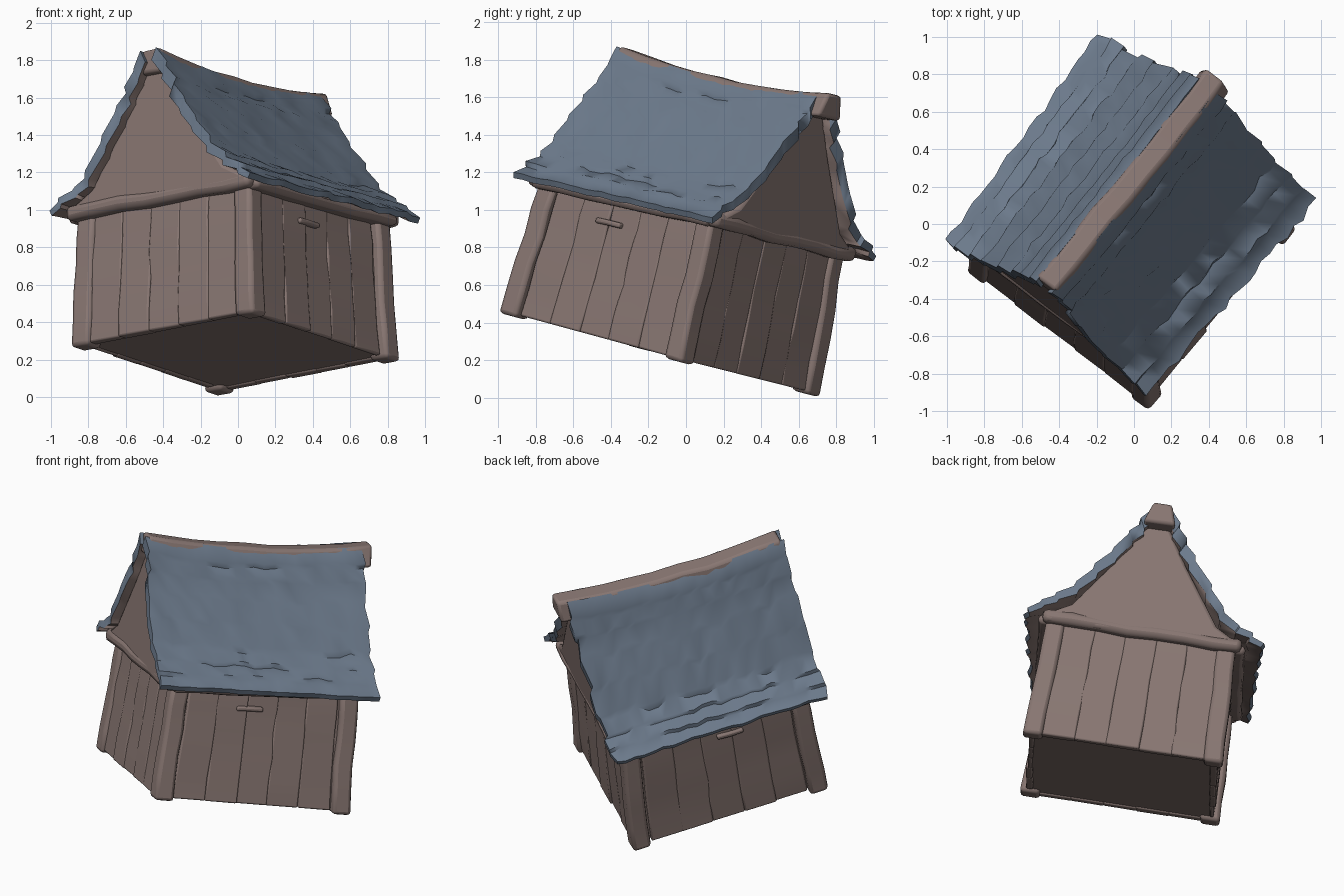
import bpy, bmesh, random
from mathutils import Matrix, Vector

random.seed(4)
if "Cube" in bpy.data.objects:
    bpy.data.objects.remove(bpy.data.objects["Cube"], do_unlink=True)


def material(name, rgb):
    m = bpy.data.materials.new(name)
    m.use_nodes = True
    m.diffuse_color = (*rgb, 1)
    m.node_tree.nodes["Principled BSDF"].inputs["Base Color"].default_value = (*rgb, 1)
    return m


WOOD = material("weathered brown wood", (0.25, 0.185, 0.17))
SLATE = material("slate blue shingle", (0.15, 0.195, 0.26))

# The whole hut leans: local x is across, y runs along the ridge, z is up the walls
along = Vector((0.62, 0.766, -0.174)).normalized()
across = Vector((0.781, -0.606, 0.153))
across = (across - along * across.dot(along)).normalized()
TILT = Matrix((across, along, across.cross(along))).transposed().to_4x4()
TILT.translation = (0, -0.155, 0.225)
SHIFT = -0.02  # the hut sits slightly to one side of the roof's middle
SAG = 0.045
parts = []


def jit(a):
    return random.uniform(-a, a)


def finish(name, bm, mats, bevel=0.0, angle=0.7):
    bmesh.ops.recalc_face_normals(bm, faces=bm.faces)
    bm.transform(TILT)
    me = bpy.data.meshes.new(name)
    bm.to_mesh(me)
    bm.free()
    for m in mats:
        me.materials.append(m)
    ob = bpy.data.objects.new(name, me)
    bpy.context.collection.objects.link(ob)
    if bevel:
        b = ob.modifiers.new("soft_edges", "BEVEL")
        b.width, b.segments, b.angle_limit = bevel, 2, 0.7
    bpy.ops.object.select_all(action="DESELECT")
    ob.select_set(True)
    bpy.context.view_layer.objects.active = ob
    bpy.ops.object.shade_smooth_by_angle(angle=angle)
    parts.append(ob)


def loft(name, section, place, stations, wobble=0.006, bevel=0.02, sag=0.0):
    """Sweep a 2D section through stations with hand-hewn wobble."""
    bm = bmesh.new()
    rings = []
    for s in stations:
        dx, dy = jit(wobble), jit(wobble)
        ring = []
        for a, b in section:
            p = Vector(place(a + dx + jit(wobble / 2), b + dy + jit(wobble / 2), s))
            p.x += SHIFT
            p.z -= sag * (1 - (p.y / 0.7) ** 2)
            ring.append(bm.verts.new(p))
        rings.append(ring)
    n = len(section)
    for r, q in zip(rings, rings[1:]):
        for i in range(n):
            bm.faces.new((r[i], r[(i + 1) % n], q[(i + 1) % n], q[i]))
    bm.faces.new(rings[0])
    bm.faces.new(rings[-1])
    finish(name, bm, [WOOD], bevel)


def steps(a, b, n):
    return [a + (b - a) * i / n for i in range(n + 1)]


def rect(cx, cy, w, h):
    return [(cx - w / 2, cy - h / 2), (cx + w / 2, cy - h / 2),
            (cx + w / 2, cy + h / 2), (cx - w / 2, cy + h / 2)]


def upright(x, y, z):
    """Walls splay outwards at the foot, and the floor rises to the front."""
    k = max(0, 1 - z / 0.8)
    return (x * (1 + 0.055 * k), y * (1 + 0.055 * k), z + k * (0.018 - 0.035 * y))


def wall_lengthwise(x, z, y):
    return upright(x, y, z)


def lengthwise(x, z, y):
    return (x, y, z)


def crosswise(y, z, x):
    return (x, y, z)


# Hut body with the gable outline
half = [(0.54, 0.01), (0.54, 0.78), (0.45, 0.83), (0.2, 1.15)]
body = half + [(0, 1.37)] + [(-x, z) for x, z in reversed(half)]
loft("hut_body", body, wall_lengthwise, steps(-0.56, 0.56, 2), 0.0, 0.01)

# Gable panels project over the walls, close to the roof edge
tri = [(0.6, 0.73), (0.61, 0.77), (0.45, 0.86), (0.2, 1.22), (0.05, 1.47)]
tri = tri + [(-x, z) for x, z in reversed(tri)]
for side, s in (("front", -1), ("back", 1)):
    loft(side + "_gable", tri, lengthwise, steps(s * 0.5, s * 0.66, 1), 0.004, 0.025)
    loft(side + "_tie_beam", rect(s * 0.615, 0.76, 0.1, 0.08), crosswise,
         steps(-0.62, 0.62, 7), 0.006, 0.03)

# Corner posts
for side, s in (("front", -1), ("back", 1)):
    for hand, h in (("left", 1), ("right", -1)):
        loft(f"{side}_{hand}_post", rect(h * 0.53, s * 0.55, 0.115, 0.115), upright,
             steps(-0.015, 0.76, 5), 0.005, 0.022)

# Wall planks, uneven in depth, on all four sides
for i in range(5):
    c = -0.384 + i * 0.192
    for side, s in (("front", -1), ("back", 1)):
        d = random.uniform(0.024, 0.034)
        loft(f"{side}_plank_{i}", rect(c, s * 0.56, 0.2, d * 2), upright,
             steps(0.0, 0.76, 5), 0.005, 0.01)
    for hand, h in (("left", 1), ("right", -1)):
        d = random.uniform(0.01, 0.03)
        loft(f"{hand}_plank_{i}", rect(h * 0.54, c, d * 2, 0.2), upright,
             steps(0.0, 0.77, 5), 0.005, 0.01)

# Rails beneath the eaves, with a small peg on each side wall
for hand, h in (("left", 1), ("right", -1)):
    loft(hand + "_eave_rail", rect(h * 0.585, 0.745, 0.12, 0.06), lengthwise,
         steps(-0.61, 0.61, 7), 0.006, 0.025)
    loft(hand + "_wall_peg", rect(h * 0.565, 0.62, 0.05, 0.03), lengthwise,
         steps(-0.17, 0.0, 2), 0.004, 0.01)

# Ridge cap
loft("ridge_cap", [(-0.1, 1.43), (-0.06, 1.56), (0.06, 1.56), (0.1, 1.43)],
     lengthwise, steps(-0.7, 0.755, 9), 0.006, 0.018, SAG)

# Roof slopes: lightly stepped, ragged shingle courses with a thin flared eave;
# the right slope hollows more towards its eave
SLOPES = {1: [(0.05, 1.545), (0.2, 1.3), (0.46, 0.94), (0.71, 0.765)],
          -1: [(0.05, 1.545), (0.2, 1.3), (0.48, 0.9), (0.71, 0.775)]}


def slope(h, t):
    pts = SLOPES[h]
    t = min(max(t, 0), 1) * (len(pts) - 1)
    i = min(int(t), len(pts) - 2)
    return Vector(pts[i]).lerp(Vector(pts[i + 1]), t - i)


ROWS, COLS = 8, 22
for hand, h in (("left", 1), ("right", -1)):
    bm = bmesh.new()
    top, low = [], []
    for j, y in enumerate(steps(-0.71, 0.695, COLS)):
        a, b = [], []
        end = j in (0, COLS)
        # the roof plan is slightly skewed
        width = (0.71 - 0.01 * h + 0.043 * y) / 0.71
        for r in range(ROWS + 1):
            rag = jit(0.014) if 0 < r < ROWS else 0
            courses = ((0.02, 0.0), (0.0, 0.022)) if 0 < r < ROWS else ((0.008, 0),)
            for lift, on in courses:
                t = r / ROWS + rag + on
                p = slope(h, t)
                lift += jit(0.006)
                yy = y + jit(0.014 if end else 0.008)
                sag = SAG * (1 - (y / 0.7) ** 2) * (1 - r / ROWS)
                x, z = p.x * width + lift * 0.6, p.y + lift * 0.7 - sag
                if r == ROWS:
                    x += jit(0.015)
                thick = 0.065 - 0.035 * max(0, t - 0.4) / 0.6
                a.append(bm.verts.new((h * x + SHIFT, yy, z)))
                b.append(bm.verts.new((h * max(x - thick / 2, 0) + SHIFT, yy, z - thick)))
        top.append(a)
        low.append(b)
    n = len(top[0])
    for j in range(COLS):
        for i in range(n - 1):
            bm.faces.new((top[j][i], top[j][i + 1], top[j + 1][i + 1], top[j + 1][i]))
            under = bm.faces.new((low[j][i], low[j][i + 1], low[j + 1][i + 1], low[j + 1][i]))
            under.material_index = 1
        for i in (0, n - 1):
            bm.faces.new((top[j][i], top[j + 1][i], low[j + 1][i], low[j][i]))
    for j in (0, COLS):
        for i in range(n - 1):
            bm.faces.new((top[j][i], top[j][i + 1], low[j][i + 1], low[j][i]))
    finish(hand + "_roof", bm, [SLATE, WOOD], 0, 1.0)

# Rest the lowest corner on the ground
lowest = min(v.co.z for ob in parts for v in ob.data.vertices)
for ob in parts:
    ob.data.transform(Matrix.Translation((0, 0, -lowest)))
